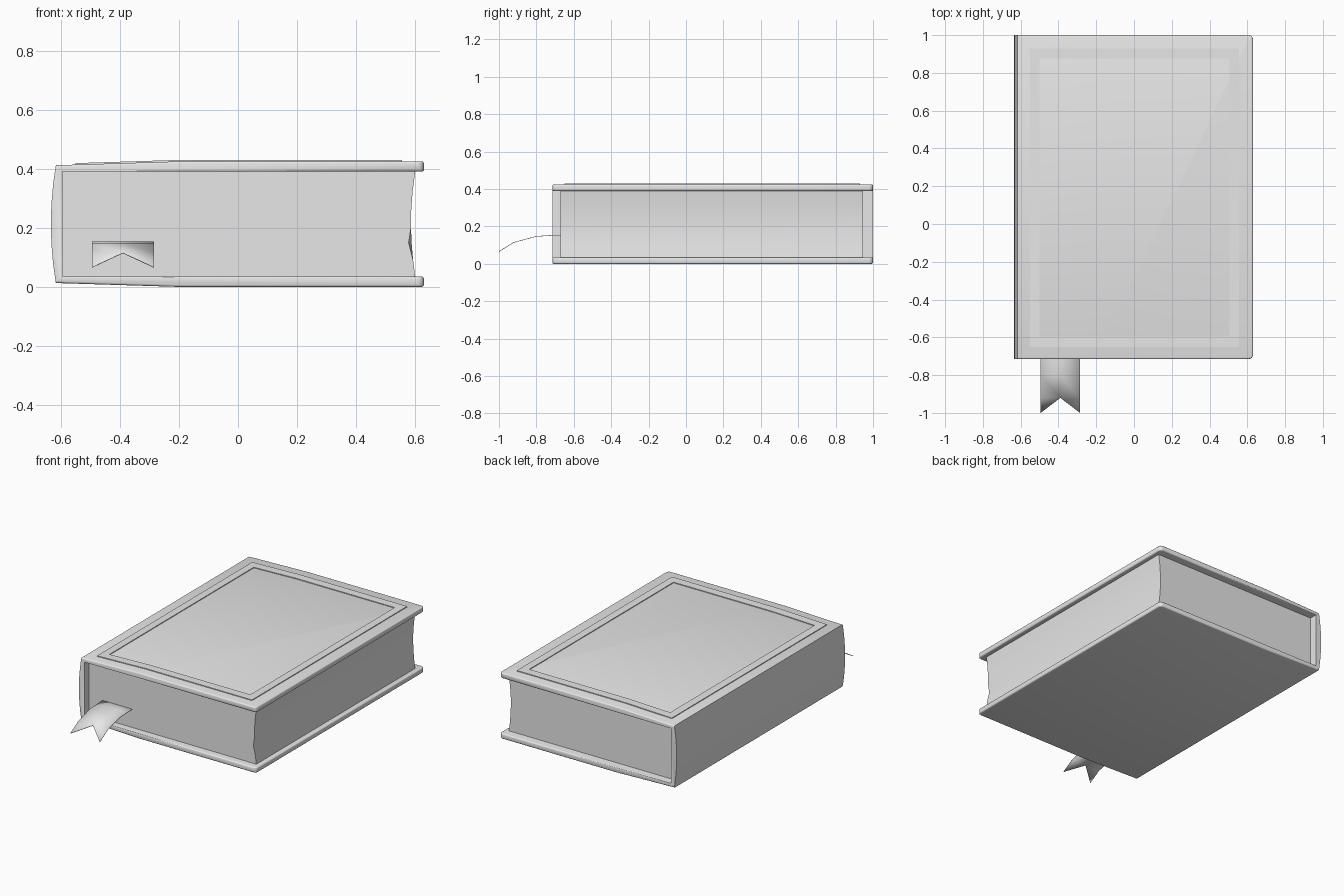
import bpy, bmesh
from math import radians

if "Cube" in bpy.data.objects:
    bpy.data.objects.remove(bpy.data.objects["Cube"])

grey = bpy.data.materials.new("plain grey")
grey.use_nodes = True
grey.diffuse_color = (0.8, 0.8, 0.8, 1)
grey.node_tree.nodes["Principled BSDF"].inputs["Base Color"].default_value = (0.8, 0.8, 0.8, 1)

MID = 0.2125          # half height of the boards, for mirroring profiles


def finish(name, bm, angle=40):
    bmesh.ops.recalc_face_normals(bm, faces=bm.faces)
    mesh = bpy.data.meshes.new(name)
    bm.to_mesh(mesh)
    bm.free()
    mesh.materials.append(grey)
    obj = bpy.data.objects.new(name, mesh)
    bpy.context.collection.objects.link(obj)
    bpy.ops.object.select_all(action='DESELECT')
    obj.select_set(True)
    bpy.context.view_layer.objects.active = obj
    bpy.ops.object.shade_smooth_by_angle(angle=radians(angle))
    return obj


def loft(rings):
    """Closed solid through matching rings of points."""
    bm = bmesh.new()
    rows = [[bm.verts.new(p) for p in ring] for ring in rings]
    n = len(rows[0])
    for a, b in zip(rows, rows[1:]):
        for i in range(n):
            j = (i + 1) % n
            bm.faces.new((a[i], a[j], b[j], b[i]))
    bm.faces.new(rows[0])
    bm.faces.new(rows[-1])
    bmesh.ops.recalc_face_normals(bm, faces=bm.faces)
    return bm


def top_z(x):
    """Height of the upper board, which slopes down to the spine."""
    return 0.425 if x > -0.2 else 0.425 - 0.013 * (-0.2 - x) / 0.417


# Cover: one C-shaped section of two boards and a bowed spine
upper = [(-0.595, 0.39), (0.63, 0.39), (0.63, 0.425), (-0.2, 0.425),
         (-0.617, 0.412), (-0.626, 0.35), (-0.632, 0.28)]
lower = [(x, 2 * MID - z) for x, z in reversed(upper)]
section = upper + [(-0.634, MID)] + lower
bm = loft([[(x, y, z) for x, z in section] for y in (-0.715, 1.0)])
corners = [e for e in bm.edges if all(v.co.x > 0.62 for v in e.verts)
           and abs(e.verts[0].co.z - e.verts[1].co.z) > 0.02]
bmesh.ops.bevel(bm, geom=corners, offset=0.022, segments=4, profile=0.5, affect='EDGES')
rims = [e for e in bm.edges if e.calc_face_angle(0) > radians(40)
        and max(v.co.x for v in e.verts) > -0.59]
bmesh.ops.bevel(bm, geom=rims, offset=0.008, segments=3, profile=0.5,
                affect='EDGES', clamp_overlap=True)
finish("cover", bm)

# Page block: hollow fore edge, slightly pinched at the front by the bookmark
fore = [(0.6, 0.035), (0.593, 0.09), (0.588, 0.15), (0.586, 0.2),
        (0.586, 0.25), (0.591, 0.32), (0.6, 0.39)]
rings = []
for y, dent in ((-0.67, 0.01), (-0.58, 0), (0.947, 0)):
    rings.append([(-0.596, y, 0.39), (-0.596, y, 0.035)] +
                 [(x - (dent if z == 0.15 else 0), y, z) for x, z in fore])
finish("pages", loft(rings))

# Raised frame on the upper board
xs = (-0.55, -0.5, -0.2, 0.505, 0.555)
ys = (-0.65, -0.595, 0.875, 0.93)
bm = bmesh.new()
grid = [[bm.verts.new((x, y, top_z(x) - 0.002)) for y in ys] for x in xs]
for i in range(4):
    for j in range(3):
        if i in (0, 3) or j in (0, 2):
            bm.faces.new((grid[i][j], grid[i + 1][j], grid[i + 1][j + 1], grid[i][j + 1]))
top = bmesh.ops.extrude_face_region(bm, geom=bm.faces[:])
for v in top["geom"]:
    if isinstance(v, bmesh.types.BMVert):
        v.co.z += 0.007
finish("cover_frame", bm)

# Bookmark ribbon with a notched, drooping end
path = [(-0.6, 0.152), (-0.72, 0.152), (-0.8, 0.147), (-0.92, 0.115)]
bm = bmesh.new()
rows = [[bm.verts.new((x, y, z)) for x in (-0.495, -0.39, -0.285)] for y, z in path]
for a, b in zip(rows, rows[1:]):
    for i in range(2):
        bm.faces.new((a[i], b[i], b[i + 1], a[i + 1]))
left, centre, right = rows[-1]
for side in (left, right):
    tip = bm.verts.new((side.co.x, -1.0, 0.066))
    bm.faces.new((side, tip, centre) if side is left else (centre, tip, side))
ribbon = finish("bookmark_ribbon", bm)
thick = ribbon.modifiers.new("thickness", 'SOLIDIFY')
thick.thickness = 0.003
thick.offset = 0
